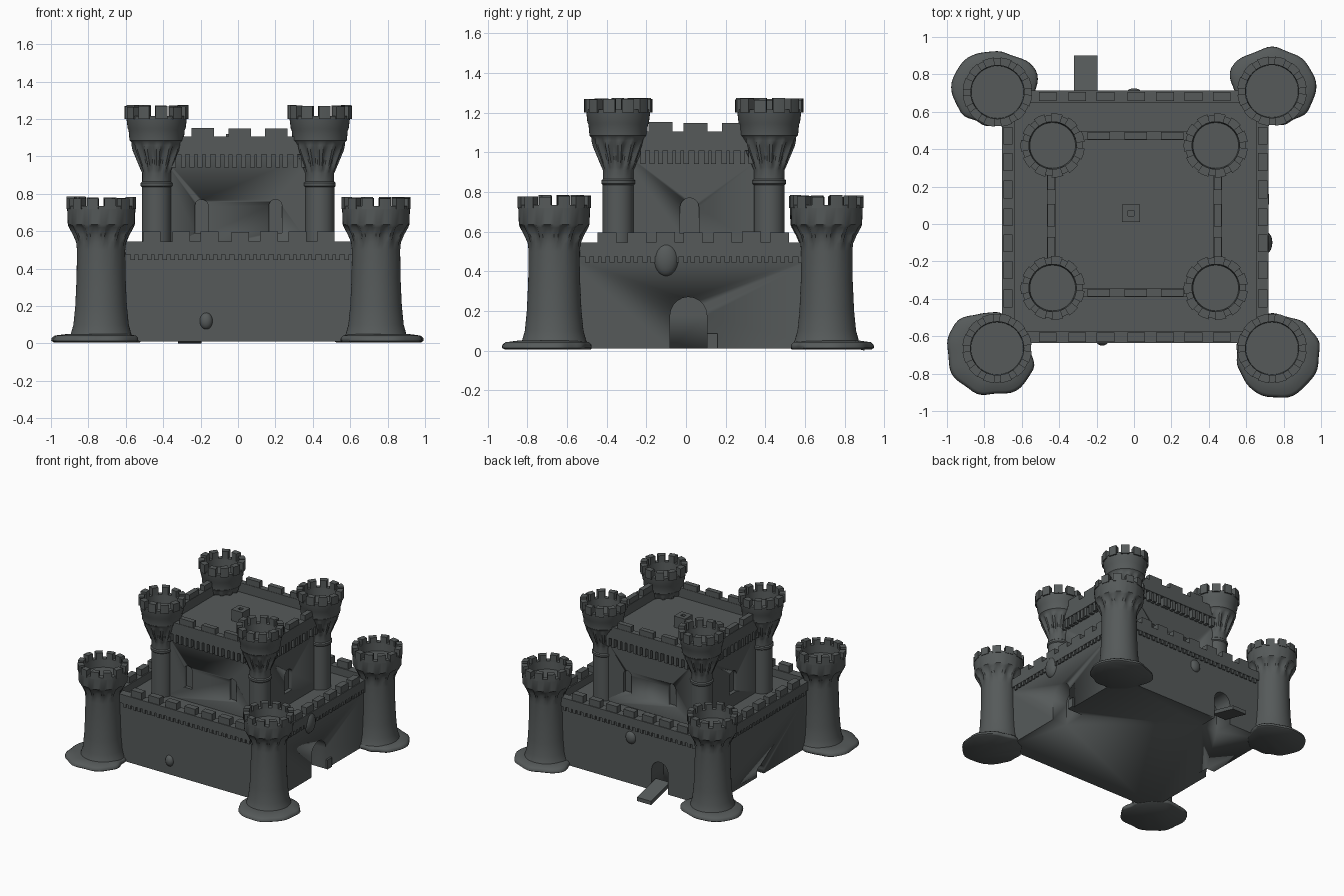
import bpy, bmesh, math, random
from math import sin, cos, pi, radians

if "Cube" in bpy.data.objects:
    bpy.data.objects.remove(bpy.data.objects["Cube"])

random.seed(4)
stone = bpy.data.materials.new("dark grey stone")
stone.diffuse_color = (0.092, 0.102, 0.102, 1)
stone.use_nodes = True
stone.node_tree.nodes["Principled BSDF"].inputs["Base Color"].default_value = stone.diffuse_color


def finish(name, bm, angle=35):
    bmesh.ops.recalc_face_normals(bm, faces=bm.faces)
    me = bpy.data.meshes.new(name)
    bm.to_mesh(me)
    bm.free()
    me.materials.append(stone)
    me.shade_smooth()
    me.set_sharp_from_angle(angle=radians(angle))
    ob = bpy.data.objects.new(name, me)
    bpy.context.collection.objects.link(ob)
    return ob


def add_box(bm, x0, x1, y0, y1, z0, z1):
    v = [bm.verts.new((x, y, z)) for z in (z0, z1)
         for x, y in ((x0, y0), (x1, y0), (x1, y1), (x0, y1))]
    for f in ((3, 2, 1, 0), (4, 5, 6, 7), (0, 1, 5, 4), (1, 2, 6, 5), (2, 3, 7, 6), (3, 0, 4, 7)):
        bm.faces.new([v[i] for i in f])


def box(name, *b):
    bm = bmesh.new()
    add_box(bm, *b)
    return finish(name, bm)


def add_lathe(bm, cx, cy, prof, n=48, shape=lambda a: 1):
    """Profile of (radius, z, corbel relief); both ends closed."""
    rings = []
    for r, z, amp in prof:
        ring = []
        for i in range(n):
            a = 2 * pi * i / n
            rr = r * shape(a) - (amp if i % 4 > 1 else 0)
            ring.append(bm.verts.new((cx + rr * cos(a), cy + rr * sin(a), z)))
        rings.append(ring)
    for p, q in zip(rings, rings[1:]):
        for i in range(n):
            j = (i + 1) % n
            bm.faces.new((p[i], p[j], q[j], q[i]))
    bm.faces.new(rings[0][::-1])
    bm.faces.new(rings[-1])


def add_ring_merlons(bm, cx, cy, n, ri, ro, z0, z1):
    for k in range(n):
        a0 = 2 * pi * (k + 0.2) / n
        da = 2 * pi * 0.64 / n
        top = z1 - random.uniform(0, 0.012)
        lo, hi = [], []
        for r, order in ((ri, (0, 1, 2)), (ro, (2, 1, 0))):
            for s in order:
                a = a0 + da * s / 2
                x, y = cx + r * cos(a), cy + r * sin(a)
                lo.append(bm.verts.new((x, y, z0)))
                hi.append(bm.verts.new((x, y, top)))
        bm.faces.new(lo)
        bm.faces.new(hi[::-1])
        for i in range(6):
            j = (i + 1) % 6
            bm.faces.new((lo[i], hi[i], hi[j], lo[j]))


def along_walls(bm, b, n, width, t0, t1, z0, z1, inset, jitter=0):
    """Repeat a block along four sides of rectangle b; t0/t1 = depth inward from b."""
    x0, x1, y0, y1 = b
    for lo, hi, along_x in ((x0, x1, True), (y0, y1, False)):
        lo, hi = lo + inset, hi - inset
        cnt = max(1, round(n * (hi - lo)))
        step = (hi - lo) / cnt
        for i in range(cnt):
            c = lo + (i + 0.5) * step + random.uniform(-jitter, jitter)
            u0, u1 = c - width / 2, c + width / 2
            z = z1 - random.uniform(0, jitter)
            if along_x:
                add_box(bm, u0, u1, y0 + t0, y0 + t1, z0, z)
                add_box(bm, u0, u1, y1 - t1, y1 - t0, z0, z)
            else:
                add_box(bm, x0 + t0, x0 + t1, u0, u1, z0, z)
                add_box(bm, x1 - t1, x1 - t0, u0, u1, z0, z)


def frame(bm, b, t, z0, z1):
    x0, x1, y0, y1 = b
    add_box(bm, x0, x1, y0, y0 + t, z0, z1)
    add_box(bm, x0, x1, y1 - t, y1, z0, z1)
    add_box(bm, x0, x0 + t, y0 + t, y1 - t, z0, z1)
    add_box(bm, x1 - t, x1, y0 + t, y1 - t, z0, z1)


def cut_arch(ob, axis, u0, u1, z0, z1, d0, d1):
    """Cut an arched opening through ob, running along the axis from d0 to d1."""
    r, c = (u1 - u0) / 2, (u0 + u1) / 2
    pts = [(u0, z0), (u1, z0)] + [(c + r * cos(pi * i / 10), z1 - r + r * sin(pi * i / 10)) for i in range(11)]
    bm = bmesh.new()
    ends = [[bm.verts.new((d, u, z) if axis == 'x' else (u, d, z)) for u, z in pts] for d in (d0, d1)]
    bm.faces.new(ends[0])
    bm.faces.new(ends[1][::-1])
    for i in range(len(pts)):
        j = (i + 1) % len(pts)
        bm.faces.new((ends[0][i], ends[1][i], ends[1][j], ends[0][j]))
    cutter = finish("arch_cutter", bm)
    cutter.hide_render = True
    mod = ob.modifiers.new("opening", 'BOOLEAN')
    mod.operation, mod.object, mod.solver = 'DIFFERENCE', cutter, 'EXACT'
    bpy.context.view_layer.objects.active = ob
    bpy.ops.object.modifier_apply(modifier=mod.name)
    bpy.data.objects.remove(cutter)


def lump(name, loc, scale):
    bm = bmesh.new()
    bmesh.ops.create_uvsphere(bm, u_segments=20, v_segments=12, radius=1)
    for v in bm.verts:
        v.co = [l + s * c for l, s, c in zip(loc, scale, v.co)]
    return finish(name, bm, 60)


# Outer curtain wall with gates
OUT = (-0.705, 0.72, -0.637, 0.713)
wall = box("outer_wall", -0.692, 0.707, -0.625, 0.70, 0.01, 0.485)
cut_arch(wall, 'x', -0.08, 0.105, -0.05, 0.27, 0.58, 0.8)
cut_arch(wall, 'y', -0.33, -0.185, -0.05, 0.25, 0.55, 0.8)
cut_arch(wall, 'x', 0.0, 0.09, -0.05, 0.09, -0.8, -0.62)

bm = bmesh.new()
frame(bm, OUT, 0.065, 0.475, 0.545)
along_walls(bm, OUT, 6.7, 0.095, 0.006, 0.056, 0.54, 0.6, 0.17, 0.006)
finish("outer_parapet", bm)
bm = bmesh.new()
along_walls(bm, OUT, 24, 0.024, 0.002, 0.03, 0.445, 0.478, 0.12, 0.004)
finish("outer_corbels", bm)

# Keep with arched window niches
KEEP = (-0.465, 0.47, -0.39, 0.495)
keep = box("keep", -0.43, 0.435, -0.352, 0.458, 0.46, 1.03)
for u0, u1 in ((-0.23, -0.16), (0.165, 0.235)):
    cut_arch(keep, 'y', u0, u1, 0.59, 0.77, -0.5, -0.325)
    cut_arch(keep, 'y', u0, u1, 0.59, 0.77, 0.43, 0.6)
cut_arch(keep, 'x', -0.03, 0.065, 0.59, 0.77, 0.405, 0.6)
cut_arch(keep, 'x', -0.03, 0.065, 0.59, 0.77, -0.6, -0.4)

bm = bmesh.new()
frame(bm, KEEP, 0.045, 1.01, 1.105)
along_walls(bm, KEEP, 5.6, 0.12, 0.003, 0.042, 1.1, 1.155, 0.17, 0.008)
finish("keep_parapet", bm)
bm = bmesh.new()
along_walls(bm, KEEP, 22, 0.026, 0.003, 0.05, 0.94, 1.015, 0.1, 0.006)
finish("keep_corbels", bm)

# Roof chimney, hollow
bm = bmesh.new()
frame(bm, (-0.065, 0.033, 0.01, 0.105), 0.033, 1.02, 1.12)
finish("roof_chimney", bm)

# Keep towers
KEEP_PROF = [(0.078, 0.46, 0), (0.078, 0.835, 0), (0.085, 0.842, 0), (0.085, 0.858, 0), (0.077, 0.865, 0),
             (0.077, 0.91, 0), (0.084, 0.925, 0.006), (0.103, 0.97, 0.02), (0.128, 1.03, 0.018),
             (0.135, 1.06, 0.008), (0.135, 1.075, 0), (0.145, 1.085, 0), (0.15, 1.14, 0), (0.155, 1.15, 0),
             (0.163, 1.215, 0), (0.127, 1.215, 0), (0.122, 1.15, 0)]
for side, cx in (("left", -0.435), ("right", 0.437)):
    for end, cy in (("front", -0.342), ("back", 0.42)):
        bm = bmesh.new()
        add_lathe(bm, cx, cy, KEEP_PROF)
        add_ring_merlons(bm, cx, cy, 11, 0.127, 0.172, 1.2, 1.275)
        finish(f"keep_tower_{end}_{side}", bm)

# Corner towers on uneven rock footings (footing radii every 30 degrees)
TOWER_PROF = [(0.175, 0.02, 0), (0.162, 0.05, 0), (0.148, 0.1, 0), (0.138, 0.2, 0), (0.131, 0.35, 0),
              (0.129, 0.5, 0), (0.133, 0.54, 0.004), (0.15, 0.58, 0.018), (0.172, 0.62, 0.02),
              (0.178, 0.635, 0), (0.182, 0.735, 0), (0.143, 0.735, 0), (0.14, 0.67, 0)]
TOWERS = {
    "back_left": (-0.73, 0.705, [.20, .24, .215, .215, .235, .25, .245, .22, .19, .18, .18, .18]),
    "back_right": (0.738, 0.71, [.235, .24, .23, .235, .23, .255, .20, .18, .18, .18, .19, .215]),
    "front_left": (-0.732, -0.665, [.18, .17, .17, .19, .21, .265, .265, .275, .265, .245, .245, .22]),
    "front_right": (0.738, -0.665, [.255, .23, .19, .185, .17, .17, .19, .205, .24, .265, .275, .265])}
for name, (cx, cy, radii) in TOWERS.items():
    bm = bmesh.new()
    add_lathe(bm, cx, cy, TOWER_PROF)
    add_ring_merlons(bm, cx, cy, 12, 0.143, 0.186, 0.72, 0.785)
    finish("corner_tower_" + name, bm)

    def outline(a, radii=radii):
        t = a / (2 * pi) * 12
        i = int(t)
        f = t - i
        f = f * f * (3 - 2 * f)
        return radii[i % 12] * (1 - f) + radii[(i + 1) % 12] * f + 0.004 * sin(9 * a)

    bm = bmesh.new()
    add_lathe(bm, cx, cy, [(0.95, 0.006, 0), (1, 0.014, 0), (0.99, 0.03, 0), (0.93, 0.042, 0), (0.7, 0.05, 0)],
              60, outline)
    finish("rock_footing_" + name, bm, 60)

# Ramp at the back gate
bm = bmesh.new()
add_box(bm, -0.32, -0.195, 0.66, 0.90, 0.0, 0.03)
for v in bm.verts:
    if v.co.y < 0.8:
        v.co.z += 0.06
finish("back_ramp", bm)

# Small wall details: oriels, gate block, stone lump
lump("right_oriel", (0.70, -0.1, 0.46), (0.04, 0.062, 0.085))
lump("back_oriel", (0.0, 0.695, 0.38), (0.045, 0.03, 0.05))
lump("front_stone_lump", (-0.17, -0.62, 0.12), (0.035, 0.03, 0.045))
box("gate_block", 0.69, 0.722, 0.105, 0.16, 0.01, 0.085)
